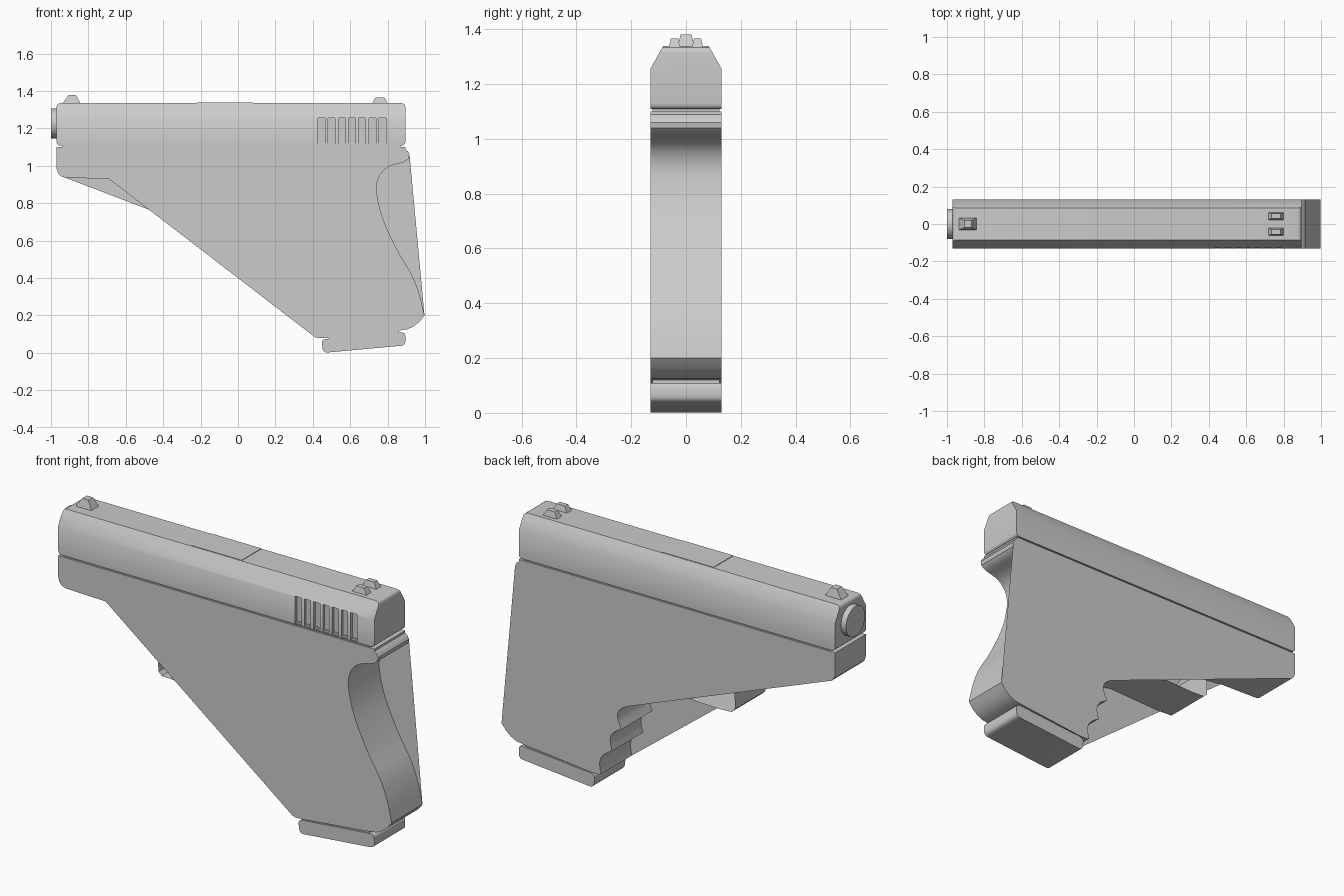
import bpy, bmesh, math
from mathutils import Vector

if "Cube" in bpy.data.objects:
    bpy.data.objects.remove(bpy.data.objects["Cube"])

W = 0.13  # half thickness of the body


def finish(name, bm, smooth=True):
    me = bpy.data.meshes.new(name)
    bm.to_mesh(me)
    bm.free()
    ob = bpy.data.objects.new(name, me)
    bpy.context.collection.objects.link(ob)
    if smooth:
        bpy.ops.object.select_all(action='DESELECT')
        ob.select_set(True)
        bpy.context.view_layer.objects.active = ob
        bpy.ops.object.shade_smooth_by_angle(angle=math.radians(35))
    return ob


def prism_bm(pts, y0=-W, y1=W, caps=True):
    """Extrude an (x, z) outline from y0 to y1."""
    bm = bmesh.new()
    f = bm.faces.new([bm.verts.new((x, y0, z)) for x, z in pts])
    ext = bmesh.ops.extrude_face_region(bm, geom=[f], use_keep_orig=True)
    moved = [g for g in ext['geom'] if isinstance(g, bmesh.types.BMVert)]
    bmesh.ops.translate(bm, verts=moved, vec=(0, y1 - y0, 0))
    bmesh.ops.recalc_face_normals(bm, faces=bm.faces)
    if not caps:
        ends = [f for f in bm.faces if abs(f.normal.y) > 0.9]
        bmesh.ops.delete(bm, geom=ends, context='FACES_ONLY')
    return bm


def add_cap(bm, pts, y):
    f = bm.faces.new([bm.verts.new((x, y, z)) for x, z in pts])
    f.normal_update()
    if f.normal.y * y < 0:
        f.normal_flip()


def spline(pts, n=4):
    """Smooth curve through the points."""
    out = []
    for i in range(len(pts) - 1):
        p = [Vector(pts[max(0, min(len(pts) - 1, i + k))]) for k in (-1, 0, 1, 2)]
        for j in range(n):
            t = j / n
            out.append(tuple(0.5 * (2 * p[1] + (p[2] - p[0]) * t
                       + (2 * p[0] - 5 * p[1] + 4 * p[2] - p[3]) * t * t
                       + (3 * p[1] - p[0] - 3 * p[2] + p[3]) * t ** 3)))
    return out + [tuple(pts[-1])]


def rounded(pts, r, n=4):
    """Round every corner of an outline."""
    out = []
    for i, c in enumerate(pts):
        c, a, b = Vector(c), Vector(pts[i - 1]), Vector(pts[(i + 1) % len(pts)])
        s, e = c + (a - c).normalized() * r, c + (b - c).normalized() * r
        for j in range(n + 1):
            t = j / n
            out.append(tuple((1 - t) ** 2 * s + 2 * t * (1 - t) * c + t * t * e))
    return out


def block(name, lo, hi, top=None):
    """Box, or tapered block with the top's (x0, x1, y0, y1)."""
    bm = bmesh.new()
    bmesh.ops.create_cube(bm, size=1)
    for v in bm.verts:
        up = v.co.z > 0
        x0, x1, y0, y1 = top if (top and up) else (lo[0], hi[0], lo[1], hi[1])
        v.co = (x1 if v.co.x > 0 else x0, y1 if v.co.y > 0 else y0, hi[2] if up else lo[2])
    return finish(name, bm, False)


# Frame outline pieces, going round from the nose
nose = [(-.97, 1.1), (-.97, .985), (-.962, .96), (-.948, .945), (-.925, .937)]
guard = [(-.69, .93), (-.45, .9), (-.37, .78), (-.38, .68), (-.378, .64), (-.36, .622),
         (-.28, .618), (.05, .63), (.18, .6), (.24, .53)]
grooves = []
peaks = [(.265, .483), (.29, .355), (.345, .225), (.41, .085)]
for (ax, az), (bx, bz) in zip(peaks, peaks[1:]):
    for j in range(6):
        t = j / 6
        d = .035 * math.sin(math.pi * t)
        grooves.append((ax + (bx - ax) * t + d, az + (bz - az) * t + d * .4))
base = [(.41, .085), (.43, .078), (.48, .08), (.85, .118), (.906, .126), (.94, .142), (.972, .168)]
heel = (.997, .2)
back = spline([heel, (.97, .313), (.928, .42), (.864, .527), (.794, .67), (.757, .778),
               (.741, .885), (.762, .955), (.81, .997), (.885, 1.02), (.913, 1.04)])
tail = [(.917, 1.06), (.908, 1.078), (.895, 1.088), (.895, 1.1)]

# Frame: outline wall with side sheets that bridge some of the hollows
bm = prism_bm(nose + guard + grooves + base + back + tail, caps=False)
add_cap(bm, nose + [(-.69, .93)] + base + back + tail, -W)
add_cap(bm, nose + grooves + base + [heel] + tail, W)
finish("frame", bm)

# Magazine base plate and its neck
finish("magazine_plate", prism_bm(rounded([(.445, .072), (.455, .0), (.895, .04), (.895, .112)], .025)))
finish("magazine_neck", prism_bm([(.48, .05), (.86, .08), (.86, .13), (.48, .1)], -.122, .122), False)

# Slide: rounded bar with both upper edges chamfered
bm = prism_bm(rounded([(-.97, 1.108), (.895, 1.108), (.895, 1.335), (-.97, 1.335)], .022))
for s in (-1, 1):
    cut = bmesh.ops.bisect_plane(bm, geom=bm.verts[:] + bm.edges[:] + bm.faces[:],
                                 plane_co=(0, s * W, 1.255), plane_no=(0, s * .08, .045),
                                 clear_outer=True)
    edges = [g for g in cut['geom_cut'] if isinstance(g, bmesh.types.BMEdge)]
    bmesh.ops.contextual_create(bm, geom=edges)
bmesh.ops.recalc_face_normals(bm, faces=bm.faces)
slide = finish("slide", bm)

# Grip serrations cut in one side of the slide
bm = bmesh.new()
for i in range(7):
    r = bmesh.ops.create_cube(bm, size=1)
    bmesh.ops.scale(bm, verts=r['verts'], vec=(.037, .04, .147))
    bmesh.ops.translate(bm, verts=r['verts'], vec=(.446 + i * .0545, -W - .005, 1.1835))
cutter = finish("serration_cutter", bm, False)
cutter.hide_render = True
cutter.hide_viewport = True
mod = slide.modifiers.new("serrations", 'BOOLEAN')
mod.operation = 'DIFFERENCE'
mod.solver = 'EXACT'
mod.object = cutter

# Ejection port plate and inner rail under the slide
block("port_plate", (-.22, -.083, 1.33), (.08, .083, 1.338))
block("rail", (-.94, -.122, 1.09), (.87, .122, 1.12))

# Barrel end
bpy.ops.mesh.primitive_cylinder_add(vertices=32, radius=.08, depth=.06,
                                    location=(-.97, 0, 1.227), rotation=(0, math.pi / 2, 0))
bpy.context.object.name = "barrel"
bpy.ops.object.shade_smooth_by_angle(angle=math.radians(35))

# Sights
block("front_sight", (-.94, -.032, 1.33), (-.84, .032, 1.38), (-.905, -.868, -.02, .02))
for s, side in ((-1, "right"), (1, "left")):
    y = s * .042
    block("rear_sight_" + side, (.715, y - .021, 1.33), (.803, y + .021, 1.366),
          (.735, .783, y - .013, y + .013))
